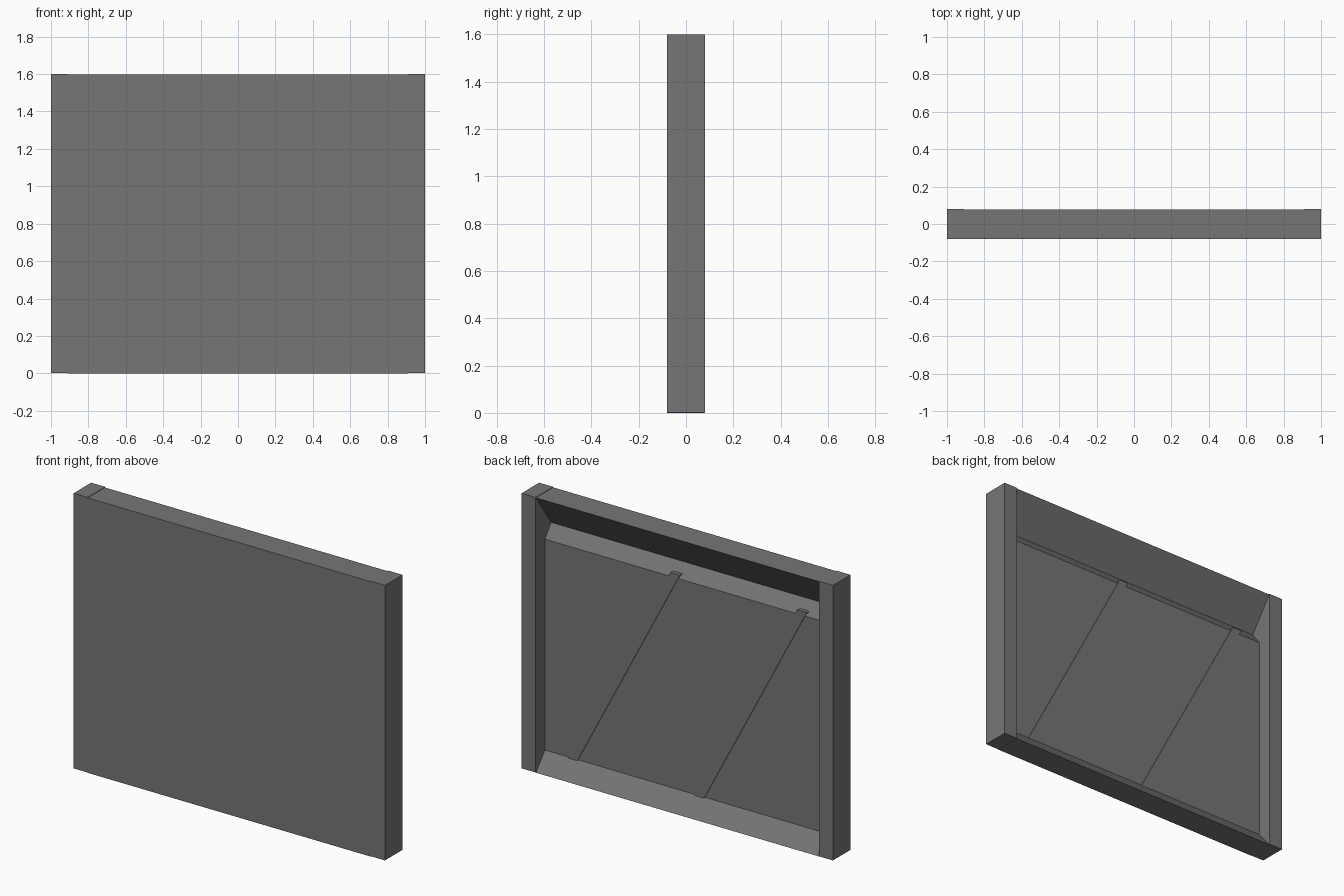
import bpy
import bmesh

if "Cube" in bpy.data.objects:
    bpy.data.objects.remove(bpy.data.objects["Cube"])

gray = bpy.data.materials.new("concrete gray")
gray.diffuse_color = (0.18, 0.18, 0.18, 1)
gray.use_nodes = True
gray.node_tree.nodes["Principled BSDF"].inputs["Base Color"].default_value = gray.diffuse_color


def prism(name, points, direction):
    """Closed outline extruded along a direction."""
    bm = bmesh.new()
    face = bm.faces.new([bm.verts.new(p) for p in points])
    ext = bmesh.ops.extrude_face_region(bm, geom=[face])
    moved = [v for v in ext["geom"] if isinstance(v, bmesh.types.BMVert)]
    bmesh.ops.translate(bm, verts=moved, vec=direction)
    bmesh.ops.recalc_face_normals(bm, faces=bm.faces[:])
    mesh = bpy.data.meshes.new(name)
    bm.to_mesh(mesh)
    bm.free()
    mesh.materials.append(gray)
    obj = bpy.data.objects.new(name, mesh)
    bpy.context.collection.objects.link(obj)
    return obj


POST = 0.91  # inner edge of the side posts

# Wall panel: flat front, sloped ledges and undercut cap on the back
profile = [(-0.08, 0), (0.078, 0), (-0.005, 0.10), (-0.005, 1.325),
           (-0.063, 1.40), (0.078, 1.597), (-0.08, 1.597)]
prism("wall_panel", [(-POST, y, z) for y, z in profile], (2 * POST, 0, 0))

# Side posts
for side, x in (("left", -1.0), ("right", POST)):
    prism(side + "_post",
          [(x, -0.08, 0.002), (x, 0.08, 0.002), (x, 0.08, 1.6), (x, -0.08, 1.6)],
          (1 - POST, 0, 0))

# Slanted ribs on the back, cut level at both ends
for i, cx in enumerate((-0.415, 0.40)):
    lean, half, low, high = 0.33, 0.03, 0.095, 1.35
    prism("slanted_rib_%d" % (i + 1),
          [(cx + lean - half, -0.03, low), (cx + lean + half, -0.03, low),
           (cx - lean + half, -0.03, high), (cx - lean - half, -0.03, high)],
          (0, 0.029, 0))
